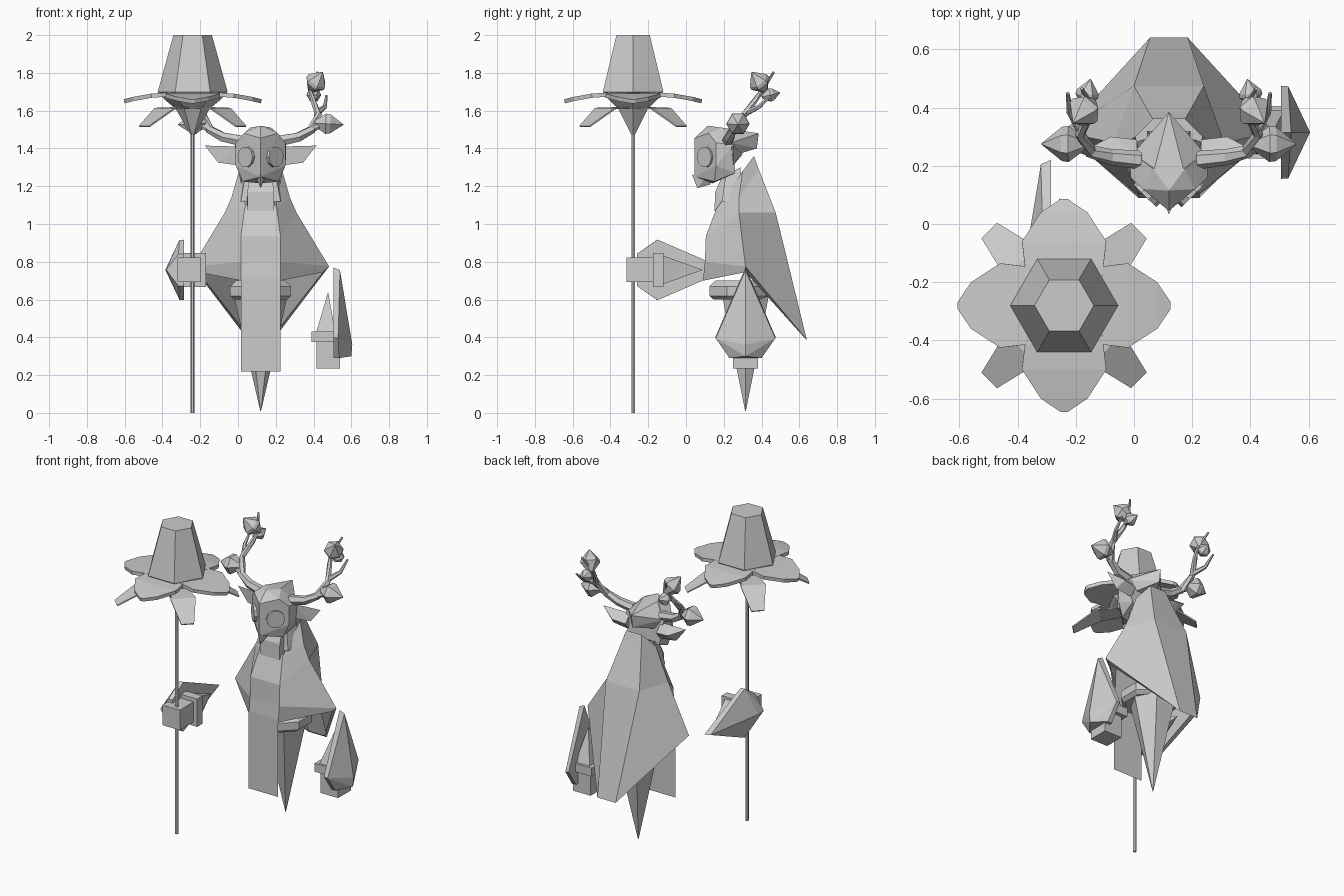
import bpy, bmesh, math
from mathutils import Vector, Matrix

cube = bpy.data.objects.get("Cube")
if cube:
    bpy.data.objects.remove(cube, do_unlink=True)

grey = bpy.data.materials.new("plain grey")
grey.use_nodes = True
grey.diffuse_color = (0.6, 0.6, 0.6, 1)
grey.node_tree.nodes["Principled BSDF"].inputs["Base Color"].default_value = (0.6, 0.6, 0.6, 1)

CX = 0.12                       # body centre line
FX, FY = -0.24, -0.28           # staff and flower axis


def finish(name, bm, normals=True):
    if normals:
        bmesh.ops.recalc_face_normals(bm, faces=bm.faces)
    me = bpy.data.meshes.new(name)
    bm.to_mesh(me)
    bm.free()
    me.materials.append(grey)
    ob = bpy.data.objects.new(name, me)
    bpy.context.collection.objects.link(ob)
    return ob


def hull(name, pts):
    bm = bmesh.new()
    vs = [bm.verts.new(p) for p in pts]
    res = bmesh.ops.convex_hull(bm, input=vs)
    junk = {v for v in res["geom_interior"] + res["geom_unused"] if isinstance(v, bmesh.types.BMVert)}
    bmesh.ops.delete(bm, geom=list(junk), context="VERTS")
    bmesh.ops.dissolve_limit(bm, angle_limit=0.02, verts=bm.verts, edges=bm.edges)
    return finish(name, bm)


def loft(name, rings, caps=True):
    bm = bmesh.new()
    rows = [[bm.verts.new(p) for p in r] for r in rings]
    n = len(rows[0])
    for a, b in zip(rows, rows[1:]):
        for i in range(n):
            bm.faces.new((a[i], a[(i + 1) % n], b[(i + 1) % n], b[i]))
    if caps:
        bm.faces.new(rows[0])
        bm.faces.new(rows[-1])
    return finish(name, bm)


def ring(c, r, n, z=(0, 0, 1), turn=0.0):
    """Regular polygon about c, facing along z."""
    q = Vector(z).to_track_quat("Z", "Y")
    return [Vector(c) + q @ Vector((r * math.cos(turn + math.tau * i / n),
                                    r * math.sin(turn + math.tau * i / n), 0)) for i in range(n)]


def lathe(name, x, y, profile, n, turn=0.0):
    return loft(name, [ring((x, y, z), r, n, turn=turn) for r, z in profile])


def tube(name, path, r0, r1, n=6):
    pts = [Vector(p) for p in path]
    rings = []
    for i, p in enumerate(pts):
        d = pts[min(i + 1, len(pts) - 1)] - pts[max(i - 1, 0)]
        rings.append(ring(p, r0 + (r1 - r0) * i / (len(pts) - 1), n, d))
    return loft(name, rings)


def sides(pts):
    """Mirror points (offset, y, z) about the body centre line."""
    return [(CX + s * o, y, z) for o, y, z in pts for s in ((1, -1) if o else (1,))]


# Staff and bell-shaped flower
lathe("staff", FX, FY, [(0.011, 0), (0.011, 1.55)], 6)
lathe("flower_bell", FX, FY, [(0.102, 2.0), (0.185, 1.70), (0.15, 1.66), (0.09, 1.61), (0.004, 1.46)], 6)


def petal(name, angle, rows, thick):
    bm = bmesh.new()
    prev = None
    turn = Matrix.Rotation(angle, 3, "Z")
    for r, w, z in rows:
        cur = [bm.verts.new(turn @ Vector((r, s * w, z)) + Vector((FX, FY, 0))) for s in (-1, 1)]
        if prev:
            bm.faces.new((prev[0], cur[0], cur[1], prev[1]))
        prev = cur
    ob = finish(name, bm, False)
    mod = ob.modifiers.new("thickness", "SOLIDIFY")
    mod.thickness = thick
    mod.offset = -1


for i in range(4):
    petal(f"upper_petal_{i}", i * math.pi / 2,
          [(0.08, 0.128, 1.70), (0.22, 0.145, 1.69), (0.32, 0.08, 1.672), (0.366, 0.012, 1.66)], 0.022)
    petal(f"lower_petal_{i}", (i + 0.5) * math.pi / 2,
          [(0.06, 0.04, 1.62), (0.21, 0.075, 1.615), (0.364, 0.038, 1.52)], 0.008)


# Cloak: six-sided rings given as front, side and back corners
def six(f, s, b):
    left = [f, s, b]
    return [(CX + o, y, z) for o, y, z in left] + [(CX - o, y, z) for o, y, z in reversed(left)]


loft("cloak", [
    six((0.08, 0.175, 1.10), (0.115, 0.30, 1.28), (0.055, 0.36, 1.36)),
    six((0.085, 0.16, 1.08), (0.155, 0.28, 1.14), (0.07, 0.385, 1.29)),
    six((0.105, 0.105, 0.935), (0.19, 0.28, 1.06), (0.12, 0.475, 1.06)),
    six((0.105, 0.10, 0.80), (0.362, 0.315, 0.775), (0.065, 0.64, 0.385)),
    six((0.105, 0.09, 0.70), (0.33, 0.315, 0.745), (0.06, 0.625, 0.40)),
], caps=False)

# Front cloth panel, belt and pointed lower body
bm = bmesh.new()
bm.faces.new([bm.verts.new((CX + x, 0.088, z)) for x, z in ((-0.105, 0.22), (0.105, 0.22), (0.105, 0.72), (-0.105, 0.72))])
finish("cloth_panel", bm, False)
lathe("belt", CX, 0.285, [(0.15, 0.60), (0.175, 0.62), (0.175, 0.67), (0.14, 0.70)], 8, math.pi / 8)
lathe("lower_body", CX, 0.315, [(0.145, 0.63), (0.002, 0.01)], 6)

# Neck
hull("neck", sides([(0.07, 0.15, 1.07), (0.075, 0.32, 1.05), (0.07, 0.155, 1.17),
                    (0.06, 0.20, 1.27), (0.06, 0.30, 1.27)]))
hull("collar", sides([(0.105, 0.19, 1.12), (0.12, 0.28, 1.12), (0.08, 0.21, 1.26), (0.09, 0.29, 1.30)]))

# Head, crest and beak
hull("head", sides([(0, 0.045, 1.455), (0, 0.045, 1.25), (0, 0.115, 1.52), (0.055, 0.19, 1.51),
                    (0.09, 0.12, 1.48), (0.132, 0.16, 1.43), (0.132, 0.16, 1.31), (0.095, 0.15, 1.225),
                    (0, 0.14, 1.215), (0.135, 0.25, 1.42), (0.11, 0.26, 1.27)]))
hull("head_crest", sides([(0.05, 0.19, 1.51), (0.125, 0.24, 1.43), (0, 0.385, 1.48), (0, 0.375, 1.40),
                          (0.08, 0.24, 1.36)]))
hull("beak", sides([(0.035, 0.12, 1.27), (0, 0.032, 1.26), (0, 0.06, 1.19), (0, 0.13, 1.21)]))

# Hand plate, cuff and fist; o = outward, a = along the arm, w = across
def hand(side, place):
    def part(name, pts):
        hull(f"{side}_{name}", [place(*p) for p in pts])

    def box(o0, o1, a0, a1, w):
        return [(o, a, s * w) for o in (o0, o1) for a in (a0, a1) for s in (-1, 1)]

    part("arm_plate", [(0, 0.77, 0), (0.035, 0.755, 0), (0.10, 0.36, 0), (0.095, 0.30, 0)] +
         [(o, a, s * w) for s in (-1, 1) for o, a, w in
          ((0, 0.40, 0.16), (0.025, 0.395, 0.158), (0, 0.29, 0.085), (0.03, 0.29, 0.085))])
    part("sleeve", box(-0.09, 0.01, 0.42, 0.43, 0.075) + [(-0.028, 0.64, 0)])
    part("cuff", box(-0.115, 0.025, 0.375, 0.43, 0.09))
    part("fist", box(-0.09, 0.035, 0.235, 0.38, 0.065))


hand("left", lambda o, a, w: (0.505 + o, 0.315 + w, a))
hand("right", lambda o, a, w: (-0.285 - o, a - 0.55, 0.757 + w))


def bud(name, c, d, length, r):
    c, d = Vector(c), Vector(d).normalized()
    loft(name, [ring(c + d * length * t, r * k, 6, d)
                for t, k in ((-0.5, 0.25), (-0.1, 1.0), (0.05, 0.95), (0.5, 0.04))])


# Eyes, ears, antlers and buds on both sides
for s, side in ((1, "left"), (-1, "right")):
    def P(o, y, z):
        return Vector((CX + s * o, y, z))

    n = Vector((s * 0.70, -0.71, 0.0))
    c = P(0.077, 0.102, 1.355)
    loft(f"{side}_eye", [ring(c - n * 0.02, 0.055, 10, n), ring(c + n * 0.008, 0.055, 10, n)])
    hull(f"{side}_ear", [P(0.11, 0.24, 1.41), P(0.11, 0.25, 1.31), P(0.295, 0.25, 1.415),
                         P(0.225, 0.25, 1.325), P(0.20, 0.30, 1.37), P(0.11, 0.29, 1.36)])
    tube(f"{side}_antler", [P(0.10, 0.22, 1.44), P(0.20, 0.23, 1.46), P(0.27, 0.25, 1.50),
                            P(0.305, 0.31, 1.58), P(0.275, 0.37, 1.66), P(0.262, 0.405, 1.71),
                            P(0.30, 0.465, 1.805)], 0.032, 0.006)
    tube(f"{side}_antler_spike", [P(0.30, 0.32, 1.59), P(0.34, 0.385, 1.62), P(0.348, 0.45, 1.68)], 0.018, 0.006)
    tube(f"{side}_bud_stem", [P(0.27, 0.25, 1.50), P(0.33, 0.265, 1.525)], 0.018, 0.012)
    bud(f"{side}_outer_bud", P(0.36, 0.275, 1.53), (s, 0, -0.05), 0.155, 0.062)
    bud(f"{side}_upper_bud", P(0.295, 0.385, 1.755), (s * 0.4, -0.45, 0.6), 0.14, 0.058)
    bud(f"{side}_small_bud", P(0.28, 0.45, 1.685), (-s * 0.2, 0.9, 0.2), 0.10, 0.04)
